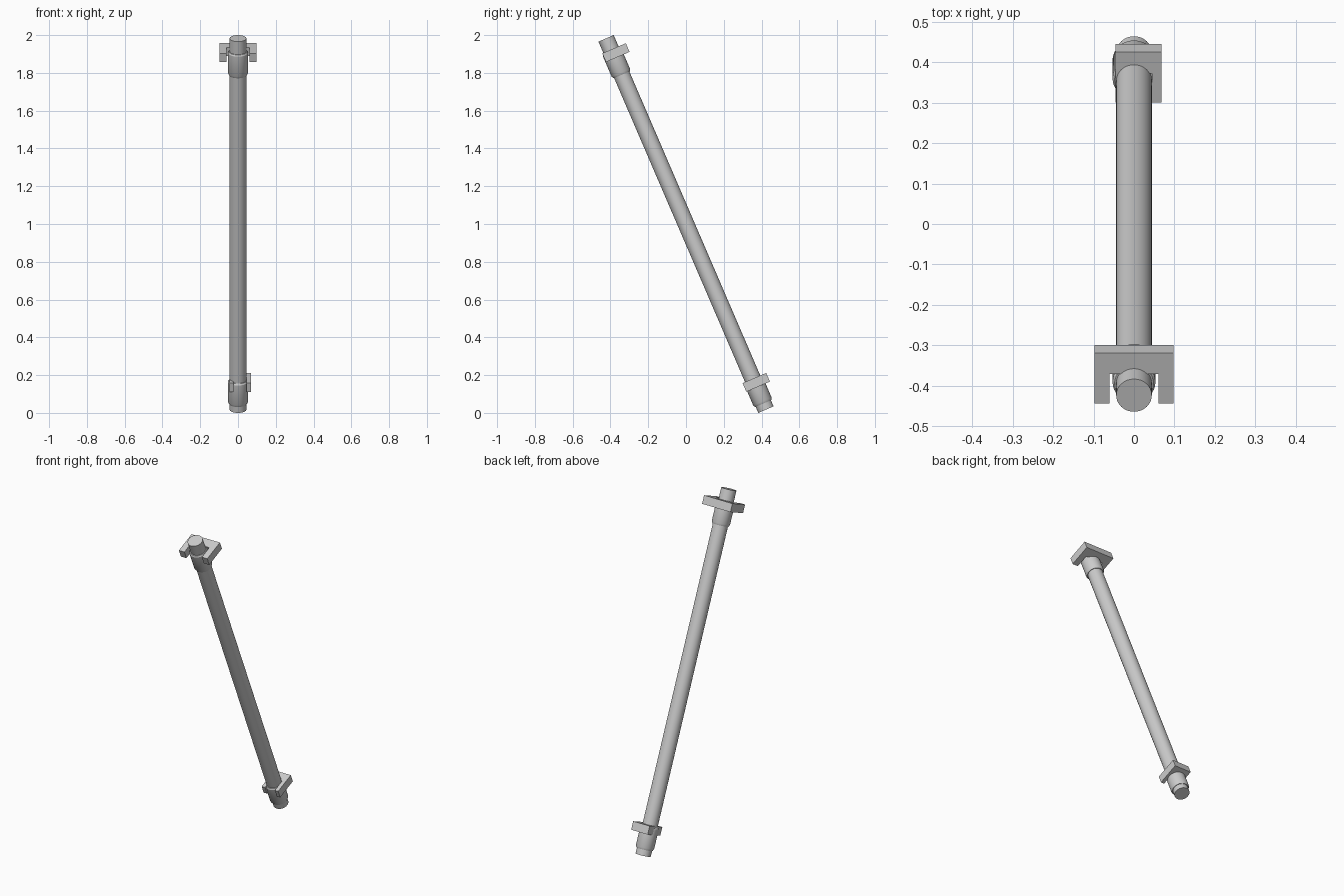
import bpy, bmesh, math
from mathutils import Matrix, Vector

if "Cube" in bpy.data.objects:
    bpy.data.objects.remove(bpy.data.objects["Cube"])

TILT = math.radians(23.3)
# local frame: z runs along the rod, y is perpendicular (up and back), origin at mid rod
FRAME = Matrix.Translation((0, 0, 1)) @ Matrix.Rotation(TILT, 4, 'X')


def add_object(name, bm, smooth):
    bmesh.ops.recalc_face_normals(bm, faces=bm.faces)
    mesh = bpy.data.meshes.new(name)
    bm.to_mesh(mesh)
    bm.free()
    ob = bpy.data.objects.new(name, mesh)
    bpy.context.collection.objects.link(ob)
    ob.matrix_world = FRAME
    if smooth:
        bpy.ops.object.select_all(action='DESELECT')
        ob.select_set(True)
        bpy.context.view_layer.objects.active = ob
        bpy.ops.object.shade_smooth_by_angle(angle=math.radians(30))
    return ob


def lathe(name, profile, sides=32):
    """Closed solid of revolution from (radius, z) points."""
    bm = bmesh.new()
    rings = [[bm.verts.new((r * math.cos(a), r * math.sin(a), z))
              for a in (2 * math.pi * i / sides for i in range(sides))]
             for r, z in profile]
    for lo, hi in zip(rings, rings[1:]):
        for i in range(sides):
            j = (i + 1) % sides
            bm.faces.new((lo[i], lo[j], hi[j], hi[i]))
    bm.faces.new(rings[0][::-1])
    bm.faces.new(rings[-1])
    return add_object(name, bm, True)


def clamp(name, s, x_mid, half, prong, y0, y_web, y1, thick=0.05):
    """U-shaped plate across the rod, open toward -y."""
    inner = half - prong
    outline = [(-half, y0), (-inner, y0), (-inner, y_web), (inner, y_web),
               (inner, y0), (half, y0), (half, y1), (-half, y1)]
    bm = bmesh.new()
    face = bm.faces.new([bm.verts.new((x_mid + x, y, s - thick / 2))
                         for x, y in outline])
    ext = bmesh.ops.extrude_face_region(bm, geom=[face], use_keep_orig=True)
    top = [v for v in ext['geom'] if isinstance(v, bmesh.types.BMVert)]
    bmesh.ops.translate(bm, verts=top, vec=Vector((0, 0, thick)))
    return add_object(name, bm, False)


# long rod
R = 0.044
lathe("rod", [(R, -1.07), (R, 1.07)])

# chamfered collars near both ends
C = 0.053
for name, lo, hi in (("upper_collar", 0.86, 0.995), ("lower_collar", -1.035, -0.9)):
    lathe(name, [(0.047, lo), (C, lo + 0.012), (C, hi - 0.008), (0.048, hi)])

# wide upper clamp and narrow, slightly offset lower clamp
clamp("upper_clamp", 0.98, 0.0, 0.098, 0.038, -0.05, 0.03, 0.086)
clamp("lower_clamp", -0.917, 0.011, 0.057, 0.023, -0.058, 0.02, 0.078)
